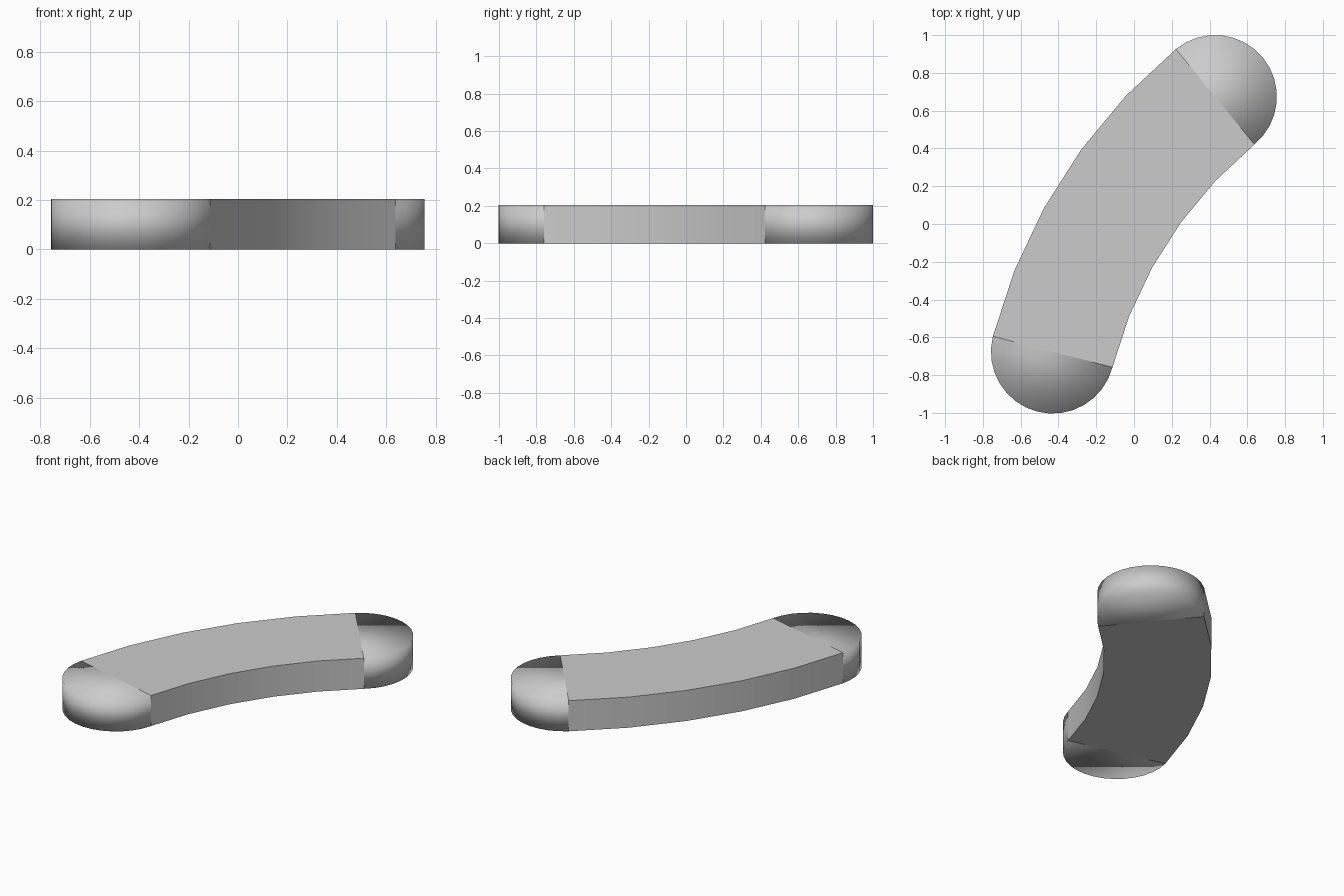
import bpy, bmesh
from math import cos, sin, radians, pi
from mathutils import Vector

if "Cube" in bpy.data.objects:
    bpy.data.objects.remove(bpy.data.objects["Cube"])

HEIGHT = 0.205
HALF_WIDTH = 0.327
RADIUS = 2.59                      # centre line of the bend
CENTRE = Vector((2.077, -1.325))
START, END = 165.5, 129.5          # angles of the two ends, in degrees
BODY_STEPS, CAP_STEPS = 5, 16


def polar(centre, radius, angle):
    return centre + radius * Vector((cos(angle), sin(angle)))


def make_bar():
    bm = bmesh.new()

    def column(p):
        return [bm.verts.new((p.x, p.y, z)) for z in (0, HEIGHT)]

    def wall(a, b):
        bm.faces.new((a[0], b[0], b[1], a[1]))

    def slab(columns):
        bm.faces.new([c[1] for c in columns])
        bm.faces.new([c[0] for c in reversed(columns)])

    # Curved body: flat top and bottom with faceted long sides
    angles = [radians(START + (END - START) * i / BODY_STEPS) for i in range(BODY_STEPS + 1)]
    outer = [column(polar(CENTRE, RADIUS + HALF_WIDTH, a)) for a in angles]
    inner = [column(polar(CENTRE, RADIUS - HALF_WIDTH, a)) for a in angles]
    slab(inner + outer[::-1])
    for i in range(BODY_STEPS):
        wall(inner[i], inner[i + 1])
        wall(outer[i + 1], outer[i])
    body_faces = set(bm.faces)

    # Half-round ends, shaded soft over the rim
    for a, first, last in ((angles[0], outer[0], inner[0]),
                           (angles[-1] - pi, inner[-1], outer[-1])):
        mid = polar(CENTRE, RADIUS, angles[0] if first is outer[0] else angles[-1])
        arc = [column(polar(mid, HALF_WIDTH, a + pi * i / CAP_STEPS)) for i in range(1, CAP_STEPS)]
        cap = [first] + arc + [last]
        slab(cap)
        for p, q in zip(cap, cap[1:]):
            wall(p, q)

    bm.normal_update()
    for face in bm.faces:
        face.smooth = True
    # Crisp edges around the body and where it meets the ends
    for edge in bm.edges:
        inside = [f in body_faces for f in edge.link_faces]
        rim = all(inside) and edge.calc_face_angle(0) > radians(30)
        if rim or (any(inside) and not all(inside)):
            edge.smooth = False

    mesh = bpy.data.meshes.new("curved_bar")
    bm.to_mesh(mesh)
    bm.free()
    obj = bpy.data.objects.new("curved_bar", mesh)
    bpy.context.collection.objects.link(obj)


make_bar()
